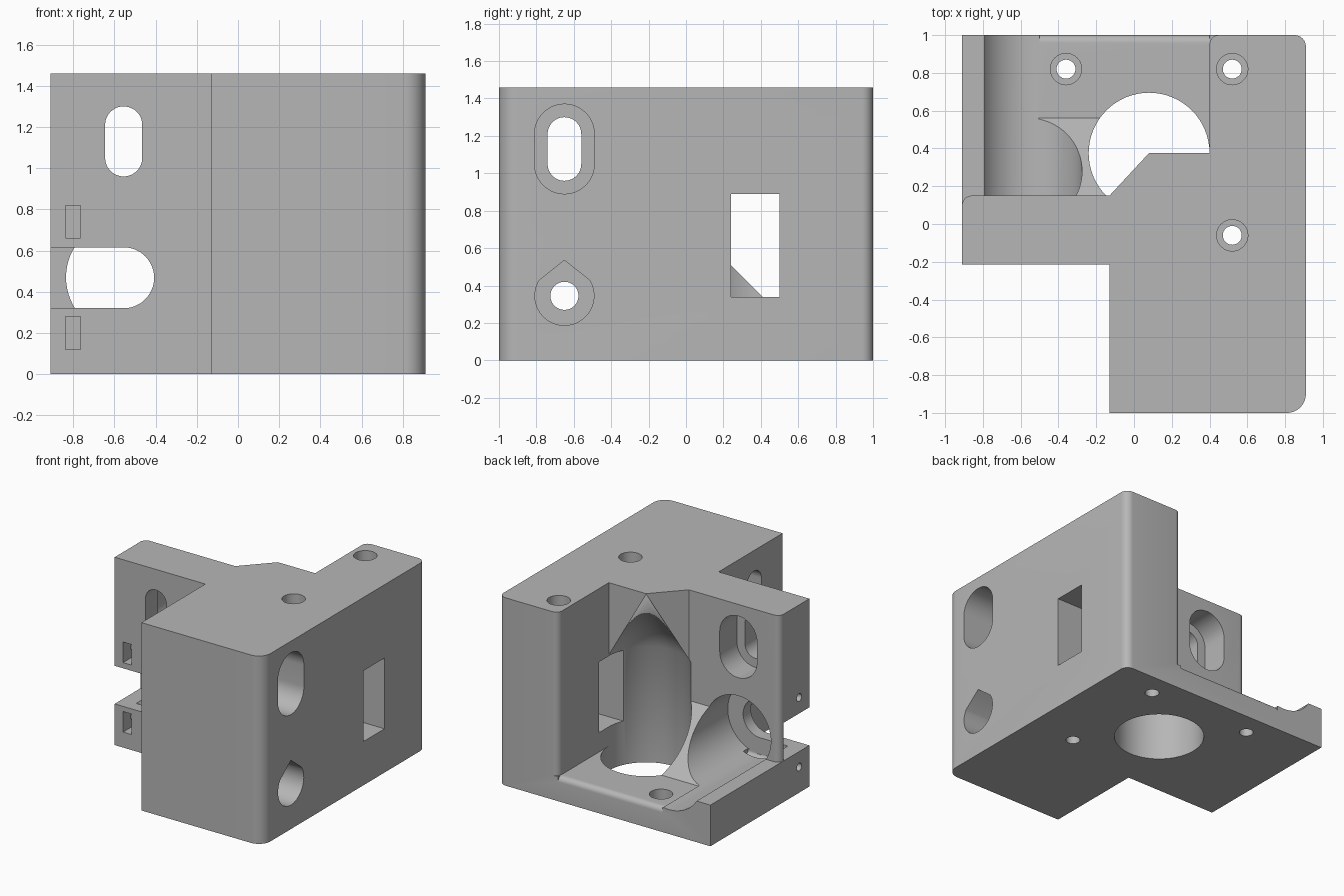
import bpy, bmesh
from math import sin, cos, pi, radians, tan
from mathutils import Vector

if "Cube" in bpy.data.objects:
    bpy.data.objects.remove(bpy.data.objects["Cube"])

grey = bpy.data.materials.new("matte_grey")
grey.use_nodes = True
colour = (0.47, 0.47, 0.47, 1)
grey.diffuse_color = colour
grey.node_tree.nodes["Principled BSDF"].inputs["Base Color"].default_value = colour


def arc(cx, cy, r, a0, a1, n=24):
    """Points on an arc, angles in degrees."""
    angles = [radians(a0 + (a1 - a0) * i / n) for i in range(n + 1)]
    return [(cx + r * cos(a), cy + r * sin(a)) for a in angles]


def circle(cx, cy, r, n=48):
    return arc(cx, cy, r, 0, 360, n)[:-1]


def oval(cx, low, high, r):
    """Upright slot outline between two arc centres."""
    return arc(cx, high, r, 0, 180) + arc(cx, low, r, 180, 360)


def prism(name, outline, axis, low, high, tip=None):
    """Extrude an outline along an axis; tip adds a cone (centre u, v, height)."""
    def place(u, v, w):
        return {"x": (w, u, v), "y": (u, w, v), "z": (u, v, w)}[axis]
    bm = bmesh.new()
    rings = [[bm.verts.new(place(u, v, w)) for u, v in outline] for w in (low, high)]
    n = len(outline)
    bm.faces.new(rings[0])
    peak = bm.verts.new(place(*tip)) if tip else None
    if not tip:
        bm.faces.new(rings[1])
    for i in range(n):
        j = (i + 1) % n
        bm.faces.new((rings[0][i], rings[0][j], rings[1][j], rings[1][i]))
        if tip:
            bm.faces.new((rings[1][i], rings[1][j], peak))
    bmesh.ops.recalc_face_normals(bm, faces=bm.faces)
    mesh = bpy.data.meshes.new(name)
    bm.to_mesh(mesh)
    bm.free()
    mesh.materials.append(grey)
    obj = bpy.data.objects.new(name, mesh)
    bpy.context.collection.objects.link(obj)
    return obj


# L-shaped block with rounded right-hand corners
outline = [(-0.91, -0.215), (-0.13, -0.215), (-0.13, -1)]
outline += arc(0.81, -0.9, 0.1, -90, 0, 10) + arc(0.85, 0.94, 0.06, 0, 90, 8)
outline += [(-0.91, 1)]
body = prism("mounting_bracket", outline, "z", 0, 1.46)
bpy.context.view_layer.objects.active = body
body.select_set(True)


def combine(tool, operation="DIFFERENCE"):
    tool.hide_render = True
    mod = body.modifiers.new("shape", "BOOLEAN")
    mod.operation = operation
    mod.solver = "EXACT"
    mod.object = tool
    bpy.ops.object.modifier_apply(modifier=mod.name)
    bpy.data.objects.remove(tool)


def cut(*args, **kw):
    combine(prism("cutter", *args, **kw))


# Open cavity at the back: raised side rib on one side, lower floor on the other
shoulder = arc(-0.86, 0.1, 0.05, 180, 90, 8)
cut([(-1.1, 0.1)] + shoulder + [(-0.5, 0.15), (-0.5, 1.2), (-1.1, 1.2)], "z", 0.32, 1.7)
post_corner = arc(0.45, 0.95, 0.05, 180, 90, 8)
cut([(-0.505, 0.15), (-0.13, 0.15), (0.08, 0.376), (0.4, 0.376)] + post_corner
    + [(0.45, 1.2), (-0.505, 1.2)], "z", 0.19, 1.7)

# Rounded rear edge of the floor
cut(arc(0.96, 0.15, 0.04, 90, 0, 6) + [(1.1, 0.15), (1.1, 0.21), (0.96, 0.21)],
    "x", -0.5, 0.4)

# Sloped fillet block between the floor and the arm
combine(prism("slope", [(0.05, 0.1), (0.65, 0.1), (0.1, 0.65)], "x", -0.54, -0.1), "UNION")

# Vertical shaft ending in a cone
cut(circle(0.08, 0.375, 0.32, 64), "z", -0.2, 0.9, tip=(0.08, 0.375, 1.455))

# Round motor seat and the open slot in front of it
cut(circle(-0.555, 0.47, 0.28, 64), "y", -0.12, 1.2)
cut(arc(-0.555, 0.468, 0.148, -90, 90) + [(-1.2, 0.616), (-1.2, 0.32)], "y", -0.5, 0.1)

# Long adjusting slots with recesses, through the arm and through the block
cut(oval(-0.555, 1.05, 1.21, 0.09), "y", -0.5, 0.5)
cut(oval(-0.555, 1.05, 1.21, 0.16), "y", -0.06, 0.4)
cut(oval(-0.65, 1.05, 1.21, 0.09), "x", -0.4, 1.2)
cut(oval(-0.65, 1.05, 1.21, 0.16), "x", 0.15, 1.2)

# Teardrop recess and bolt hole
cut(circle(-0.65, 0.345, 0.075), "x", -0.4, 1.2)
cut(arc(-0.65, 0.345, 0.158, 148, 392, 36) + [(-0.65, 0.535)], "x", 0.15, 1.2)

# Rectangular window in the side wall
cut([(0.24, 0.34), (0.5, 0.34), (0.5, 0.89), (0.24, 0.89)], "x", 0.2, 1.2)

# Vertical screw holes with head recesses
for x, y in ((0.52, 0.82), (0.52, -0.06), (-0.36, 0.82)):
    cut(circle(x, y, 0.05, 32), "z", -0.2, 1.7)
    cut(circle(x, y, 0.083, 32), "z", 0.1, 1.7)

# Clamp screw holes and nut pockets above and below the open slot
for z in (0.74, 0.2):
    cut(circle(-0.09, z, 0.03, 20), "x", -1.1, -0.45)
    cut([(-0.838, z - 0.08), (-0.765, z - 0.08), (-0.765, z + 0.08), (-0.838, z + 0.08)],
        "y", -0.4, -0.02)

bpy.ops.object.shade_smooth_by_angle(angle=radians(30))
